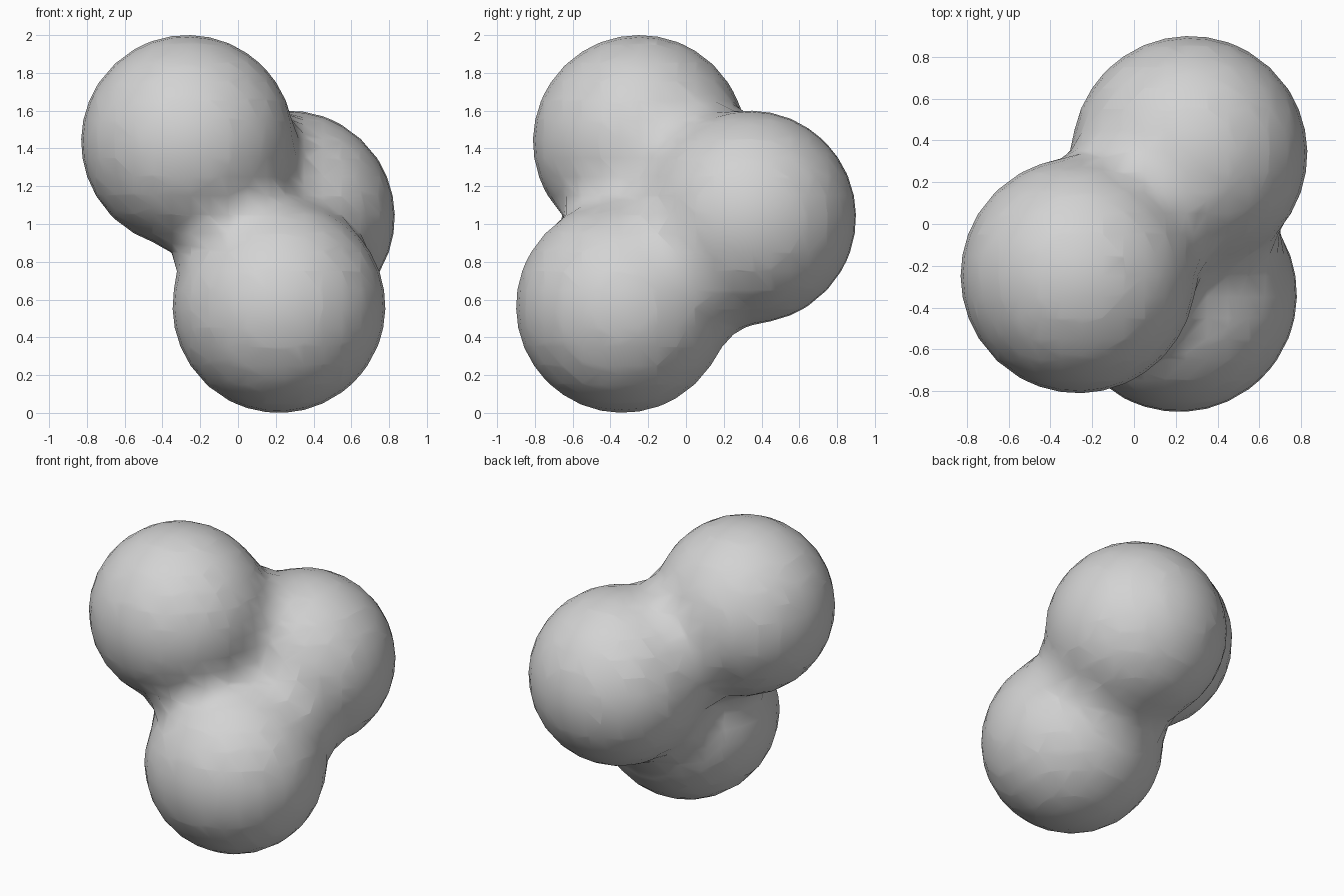
import bpy

cube = bpy.data.objects.get("Cube")
if cube:
    bpy.data.objects.remove(cube, do_unlink=True)

# Three equal metaballs that melt into each other with tight necks
CENTRES = [(-0.267, -0.247, 1.437),   # upper front ball
           (0.217, -0.337, 0.563),    # lower front ball
           (0.267, 0.337, 1.037)]     # rear ball

field = bpy.data.metaballs.new("blob_field")
field.resolution = field.render_resolution = 0.1
field.threshold = 0.6
for centre in CENTRES:
    ball = field.elements.new(type='BALL')
    ball.co = centre
    ball.radius = 0.791
    ball.stiffness = 5.0
source = bpy.data.objects.new("blob_source", field)
bpy.context.collection.objects.link(source)

# Turn the field into a mesh and drop the helper
graph = bpy.context.evaluated_depsgraph_get()
graph.update()
mesh = bpy.data.meshes.new_from_object(source.evaluated_get(graph))
bpy.data.objects.remove(source, do_unlink=True)
blob = bpy.data.objects.new("melted_balls", mesh)
bpy.context.collection.objects.link(blob)

# Plain grey, smooth shaded
grey = bpy.data.materials.new("light_grey")
grey.use_nodes = True
colour = (0.65, 0.65, 0.65, 1.0)
grey.diffuse_color = colour
grey.node_tree.nodes["Principled BSDF"].inputs["Base Color"].default_value = colour
mesh.materials.clear()
mesh.materials.append(grey)
mesh.shade_smooth()
